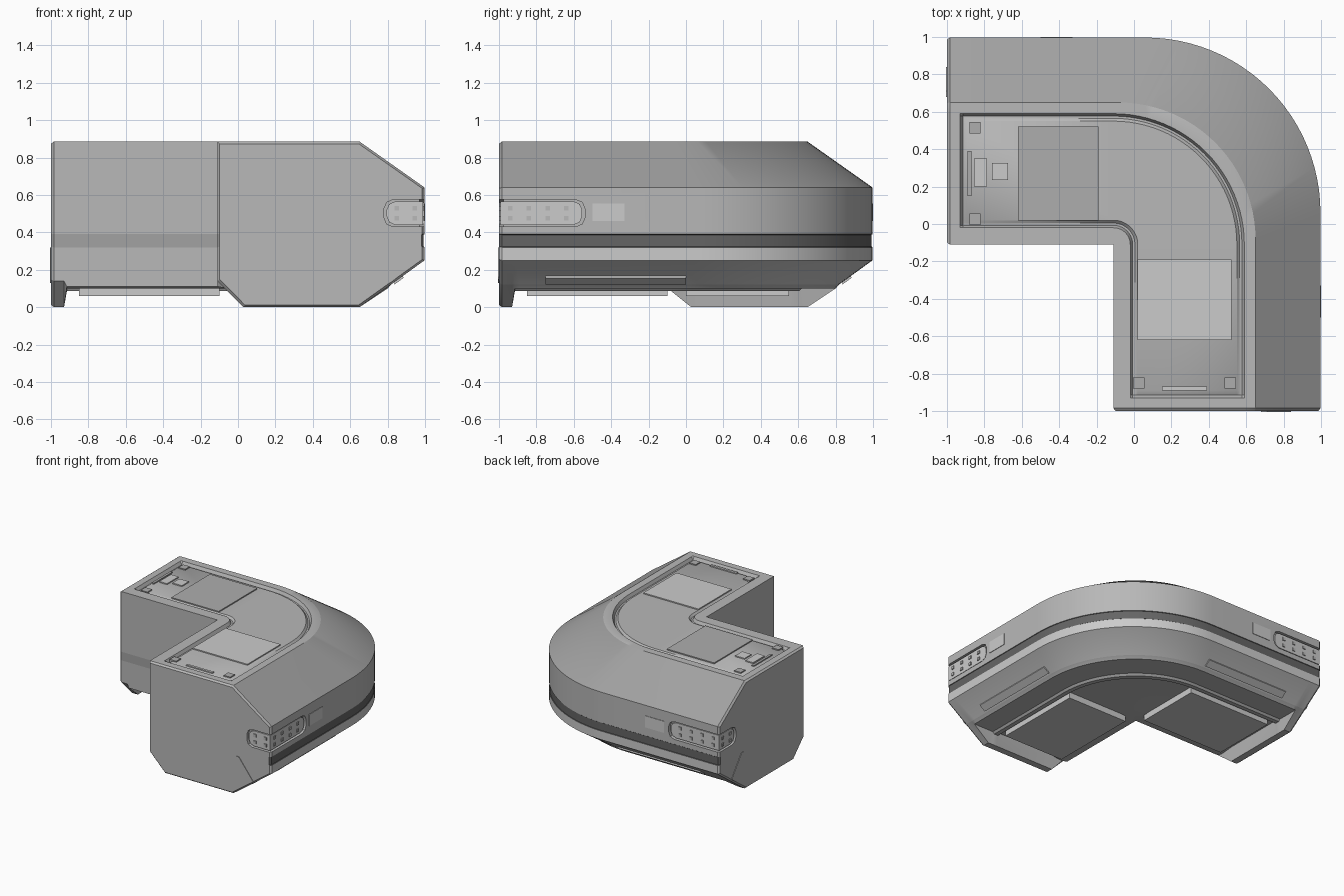
import bpy, bmesh
from math import sin, cos, pi, radians

if "Cube" in bpy.data.objects:
    bpy.data.objects.remove(bpy.data.objects["Cube"])

C = -0.11      # inner corner of the L


def grey(name, v):
    m = bpy.data.materials.new(name)
    m.diffuse_color = (v, v, v, 1)
    m.use_nodes = True
    m.node_tree.nodes["Principled BSDF"].inputs["Base Color"].default_value = m.diffuse_color
    return m


SHELL = grey("shell_grey", 0.48)
BELT = grey("belt_dark_grey", 0.13)
CHAMFER = grey("upper_chamfer_grey", 0.36)
LOWER = grey("lower_chamfer_grey", 0.62)
MID = grey("panel_mid_grey", 0.42)
LIGHT = grey("panel_light_grey", 0.75)


def finish(bm, name, mat=None):
    bmesh.ops.remove_doubles(bm, verts=bm.verts, dist=0.0004)
    bmesh.ops.recalc_face_normals(bm, faces=bm.faces)
    me = bpy.data.meshes.new(name)
    bm.to_mesh(me)
    bm.free()
    ob = bpy.data.objects.new(name, me)
    bpy.context.collection.objects.link(ob)
    if mat:
        me.materials.append(mat)
    return ob


def prism(name, poly, axis, lo, hi, twin=True, mats=(SHELL, SHELL)):
    """Extrude a polygon along an axis; the twin is mirrored over the x = y diagonal."""
    out = []
    for swap in ((False, True) if twin else (False,)):
        bm = bmesh.new()
        rings = []
        for h in (lo, hi):
            ring = []
            for p in poly:
                co = list(p)
                co.insert(axis, h)
                if swap:
                    co[0], co[1] = co[1], co[0]
                ring.append(bm.verts.new(co))
            rings.append(ring)
        a, b = rings
        bm.faces.new(a)
        bm.faces.new(b)
        for i in range(len(a)):
            j = (i + 1) % len(a)
            bm.faces.new((a[i], a[j], b[j], b[i]))
        out.append(finish(bm, name + ("_left_arm" if swap else "_front_arm"), mats[swap]))
    return out


def box(name, x, y, z, **kw):
    return prism(name, [(x[0], y[0]), (x[1], y[0]), (x[1], y[1]), (x[0], y[1])], 2, *z, **kw)


def section(rim, floor, low):
    """Cross-section (distance from inner wall, height); low = 1 lifts the underside."""
    b = 0.1 * low
    return [(0, 0.885), (0.09, 0.885), (0.103, 0.885 - rim), (0.115, 0.885 - rim),
            (0.13, 0.885 - floor), (0.66, 0.885 - floor), (0.675, 0.885 - rim),
            (0.687, 0.885 - rim), (0.70, 0.885), (0.76, 0.885), (1.107, 0.64),
            # outer wall with the shallow belt groove
            (1.107, 0.39), (1.103, 0.387), (1.103, 0.323), (1.107, 0.32), (1.107, 0.25),
            # underside with a low ring round the floor
            (0.93, 0.122), (0.91 if low else 0.76, b), (0.73, b), (0.715, b * 0.85),
            (0.68, b * 0.85), (0.665, b * 1.1), (0.16, b * 1.1),
            (0.05 if low else 0.138, b), (0, 0.11 if low else 0.14), (0, 0.32), (0, 0.39)]


FACE_MATERIAL = {10: 2, 9: 2, 11: 1, 12: 1, 13: 1, 14: 3, 15: 3}     # by profile segment
FACE_MATERIAL[9] = 2    # upper chamfer
FACE_MATERIAL[10] = 0   # upright outer wall


def shrink(p, s):
    return (0.555 + (p[0] - 0.555) * (1 - 1.8 * s), 0.4425 + (p[1] - 0.4425) * (1 - 2.2 * s))


def bend_centre(r):
    """The outer wall turns on a tighter arc than the roof tray."""
    return C + 0.17 * min(1, max(0, (r - 0.70) / 0.40))


# Corridor shell: section carried down one arm, round the bend, up the other arm
ends = [(-1.0, 0.012, section(0, 0, 0)), (-0.985, 0, section(0, 0, 0)),
        (-0.93, 0, section(0, 0, 0)), (-0.915, 0, section(0.025, 0.025, 1)),
        (-0.89, 0, section(0.025, 0.01, 1))]
rings = []
for c, s, sec in ends:
    rings.append([(C + r, c, z) for r, z in (shrink(p, s) for p in sec)])
N = 24
for i in range(N + 1):
    t = pi / 2 * i / N
    ring = []
    for r, z in section(0.025, 0.01, 1):
        k = bend_centre(r)
        R = C + r - k
        ring.append((k + R * cos(t), k + R * sin(t), z))
    rings.append(ring)
for c, s, sec in reversed(ends):
    rings.append([(c, C + r, z) for r, z in (shrink(p, s) for p in sec)])

bm = bmesh.new()
vr = [[bm.verts.new(p) for p in ring] for ring in rings]
for a, b in zip(vr, vr[1:]):
    for i in range(len(a)):
        j = (i + 1) % len(a)
        f = bm.faces.new((a[i], a[j], b[j], b[i]))
        f.material_index = 2 if i == 25 else FACE_MATERIAL.get(i, 0)
bm.faces.new(vr[0])
bm.faces.new(vr[-1])
shell = finish(bm, "corridor_shell", SHELL)
for m in (BELT, CHAMFER, LOWER):
    shell.data.materials.append(m)


# Lamp recesses cut into the outer corners of both ends
def slot(edge, tip, z0, z1, cut):
    d = cut if tip > edge else -cut
    return [(edge, z0), (tip - d, z0), (tip - d * 0.3, z0 + cut * 0.3), (tip, z0 + cut),
            (tip, z1 - cut), (tip - d * 0.3, z1 - cut * 0.3), (tip - d, z1), (edge, z1)]


cutters = prism("lamp_side_cutter", slot(-1.05, -0.54, 0.43, 0.575, 0.05), 0, 0.97, 1.05)
cutters += prism("lamp_end_cutter", slot(1.05, 0.78, 0.43, 0.575, 0.05), 1, -1.05, -0.975)
for cut in cutters:
    mod = shell.modifiers.new("recess", 'BOOLEAN')
    mod.operation = 'DIFFERENCE'
    mod.solver = 'EXACT'
    mod.object = cut
bpy.context.view_layer.objects.active = shell
shell.select_set(True)
for mod in list(shell.modifiers):
    bpy.ops.object.modifier_apply(modifier=mod.name)
for cut in cutters:
    bpy.data.objects.remove(cut)
bpy.ops.object.shade_smooth_by_angle(angle=radians(33))
shell.select_set(False)

# Lamp plates and studs inside the recesses
both_light = (LIGHT, LIGHT)
prism("lamp_side_plate", slot(-0.993, -0.555, 0.44, 0.565, 0.045), 0, 0.95, 0.988, mats=both_light)
prism("lamp_end_plate", slot(0.988, 0.795, 0.44, 0.565, 0.045), 1, -0.993, -0.95, mats=both_light)
for z in (0.475, 0.53):
    for k in range(4):
        y = -0.94 + 0.1 * k
        box("lamp_side_stud", (0.97, 0.995), (y - 0.012, y + 0.012), (z - 0.012, z + 0.012))
    for x in (0.85, 0.945):
        box("lamp_end_stud", (x - 0.012, x + 0.012), (-1.0, -0.97), (z - 0.012, z + 0.012))

# Roof panels and small fittings in the tray
top = (0.86, 0.884)
box("roof_panel", (0.02, 0.52), (-0.62, -0.19), top, mats=(LIGHT, MID))
for x in (0.025, 0.515):
    box("roof_corner_block", (x - 0.03, x + 0.03), (-0.88, -0.82), top, mats=(MID, MID))
box("roof_end_strip", (0.15, 0.39), (-0.89, -0.87), top, mats=(LIGHT, MID))
box("roof_hatch_large", (-0.855, -0.785), (0.2, 0.35), top, twin=False, mats=both_light)
box("roof_hatch_small", (-0.76, -0.675), (0.235, 0.325), top, twin=False, mats=both_light)

# Underside panels
box("floor_panel", (0.0, 0.55), (-0.85, -0.1), (0.06, 0.12), mats=both_light)

# Access plate, lower chamfer rail, end-face rib
box("access_plate", (0.98, 1.001), (-0.5, -0.33), (0.46, 0.555), mats=both_light)
prism("chamfer_rail", [(0.88, 0.17), (0.832, 0.135), (0.838, 0.122), (0.886, 0.157)], 1, -0.75, 0.0,
      mats=both_light)
prism("end_rib", [(0.68, 0.32), (0.71, 0.32), (0.84, 0.15), (0.815, 0.13)], 1, -1.004, -0.98)
